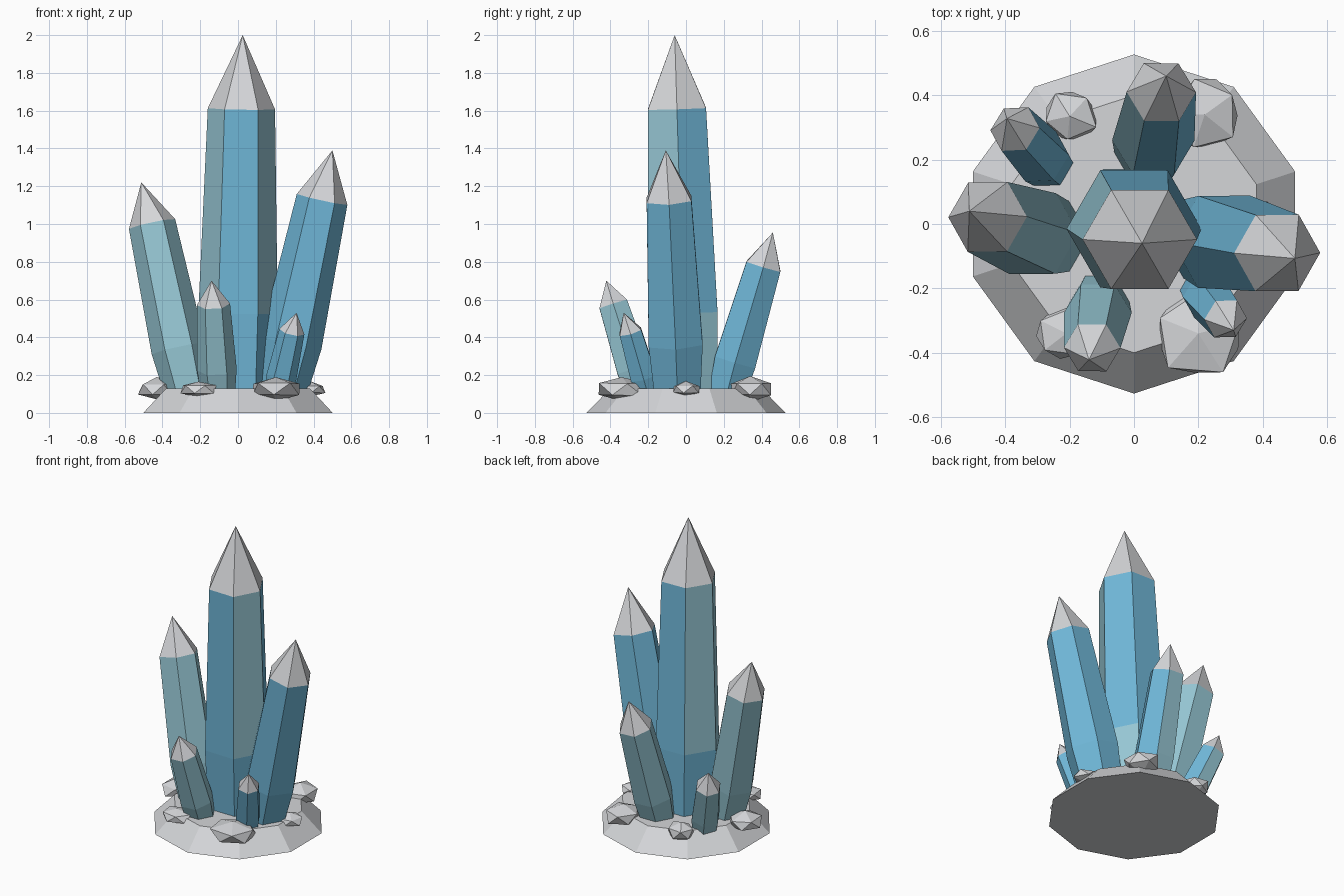
import bpy, bmesh, math, random
from mathutils import Vector

random.seed(4)
if "Cube" in bpy.data.objects:
    bpy.data.objects.remove(bpy.data.objects["Cube"], do_unlink=True)


def material(name, rgb):
    m = bpy.data.materials.new(name)
    m.use_nodes = True
    m.diffuse_color = (*rgb, 1)
    m.node_tree.nodes["Principled BSDF"].inputs["Base Color"].default_value = (*rgb, 1)
    return m


STONE = material("pale grey", (0.66, 0.67, 0.69))
BLUE = material("sky blue", (0.16, 0.47, 0.68))
TEAL = material("pale teal", (0.31, 0.58, 0.67))


def finish(name, bm, mats):
    bmesh.ops.recalc_face_normals(bm, faces=bm.faces)
    mesh = bpy.data.meshes.new(name)
    bm.to_mesh(mesh)
    bm.free()
    for m in mats:
        mesh.materials.append(m)
    obj = bpy.data.objects.new(name, mesh)
    bpy.context.collection.objects.link(obj)
    return obj


def crystal(name, foot, belly, shoulder, tip, radii, lower, upper):
    """Six-sided shaft of two bands with a pointed cap.
    lower / upper: b or t for each side, anticlockwise from the right rear."""
    bm = bmesh.new()
    axis = Vector(shoulder) - Vector(belly)
    tilt = Vector((0, 0, 1)).rotation_difference(axis)
    rings = []
    for centre, r in zip((foot, belly, shoulder), radii):
        ring = []
        for i in range(6):
            a = i * math.pi / 3
            offset = tilt @ Vector((r * math.cos(a), r * math.sin(a), 0))
            ring.append(bm.verts.new(Vector(centre) + offset))
        rings.append(ring)
    apex = bm.verts.new(tip)
    bm.faces.new(rings[0][::-1]).material_index = 1
    for i in range(6):
        j = (i + 1) % 6
        for k, tones in enumerate((lower, upper)):
            a, b = rings[k], rings[k + 1]
            f = bm.faces.new((a[i], a[j], b[j], b[i]))
            f.material_index = 1 + "bt".index(tones[i])
        bm.faces.new((rings[2][i], rings[2][j], apex))
    return finish(name, bm, (STONE, BLUE, TEAL))


def rock(name, x, y, rx, ry, rz):
    """Flattened, slightly irregular twenty-sided stone."""
    bm = bmesh.new()
    bmesh.ops.create_icosphere(bm, subdivisions=1, radius=1)
    turn = random.uniform(0, 1)
    for v in bm.verts:
        p = v.co * random.uniform(0.88, 1.1)
        c, s = math.cos(turn), math.sin(turn)
        v.co = (x + rx * (p.x * c - p.y * s), y + ry * (p.x * s + p.y * c), 0.125 + rz * p.z)
    return finish(name, bm, (STONE,))


# Ten-sided plinth
bm = bmesh.new()
low, high = [[bm.verts.new((r * math.sin(i * math.pi / 5), r * math.cos(i * math.pi / 5), z))
              for i in range(10)] for r, z in ((0.527, 0), (0.4, 0.13))]
bm.faces.new(low)
bm.faces.new(high)
for i in range(10):
    j = (i + 1) % 10
    bm.faces.new((low[i], low[j], high[j], high[i]))
finish("plinth", bm, (STONE,))

# Crystal cluster
crystal("main_crystal", (-0.005, 0, 0.1), (0, -0.015, 0.53), (0.018, -0.048, 1.61),
        (0.025, -0.06, 2), (0.195, 0.21, 0.178), "tbbtbb", "bbttbt")
crystal("left_crystal", (0.22, -0.045, 0.1), (0.28, -0.055, 0.37), (0.445, -0.09, 1.13),
        (0.5, -0.107, 1.39), (0.14, 0.165, 0.137), "bbbbbb", "bbbbbb")
crystal("right_crystal", (-0.26, -0.04, 0.1), (-0.315, -0.03, 0.34), (-0.455, 0.022, 1.0),
        (-0.512, 0.04, 1.22), (0.125, 0.145, 0.125), "tttttt", "tttttt")
crystal("back_crystal", (0.05, 0.215, 0.1), (0.06, 0.26, 0.27), (0.085, 0.41, 0.775),
        (0.1, 0.46, 0.955), (0.11, 0.128, 0.108), "btttbb", "btttbb")
crystal("front_crystal", (-0.105, -0.235, 0.1), (-0.112, -0.275, 0.23), (-0.13, -0.385, 0.575),
        (-0.14, -0.422, 0.7), (0.09, 0.105, 0.088), "tttttt", "tttttt")
crystal("front_left_shard", (0.21, -0.2, 0.1), (0.23, -0.225, 0.19), (0.285, -0.295, 0.43),
        (0.31, -0.33, 0.53), (0.07, 0.08, 0.068), "bbbbbb", "bbbbbb")
crystal("back_right_shard", (-0.265, 0.185, 0.1), (-0.29, 0.21, 0.2), (-0.37, 0.295, 0.45),
        (-0.395, 0.328, 0.56), (0.08, 0.092, 0.08), "btttbb", "btttbb")

# Loose rocks on the plinth
for name, *dims in (
        ("front_left_rock", 0.2, -0.34, 0.155, 0.15, 0.07),
        ("front_right_rock", -0.21, -0.34, 0.1, 0.085, 0.045),
        ("back_left_rock", 0.22, 0.34, 0.115, 0.12, 0.065),
        ("back_right_rock", -0.2, 0.335, 0.095, 0.09, 0.06),
        ("left_rock", 0.38, 0, 0.085, 0.085, 0.04),
        ("right_rock", -0.43, -0.01, 0.11, 0.12, 0.06)):
    rock(name, *dims)
